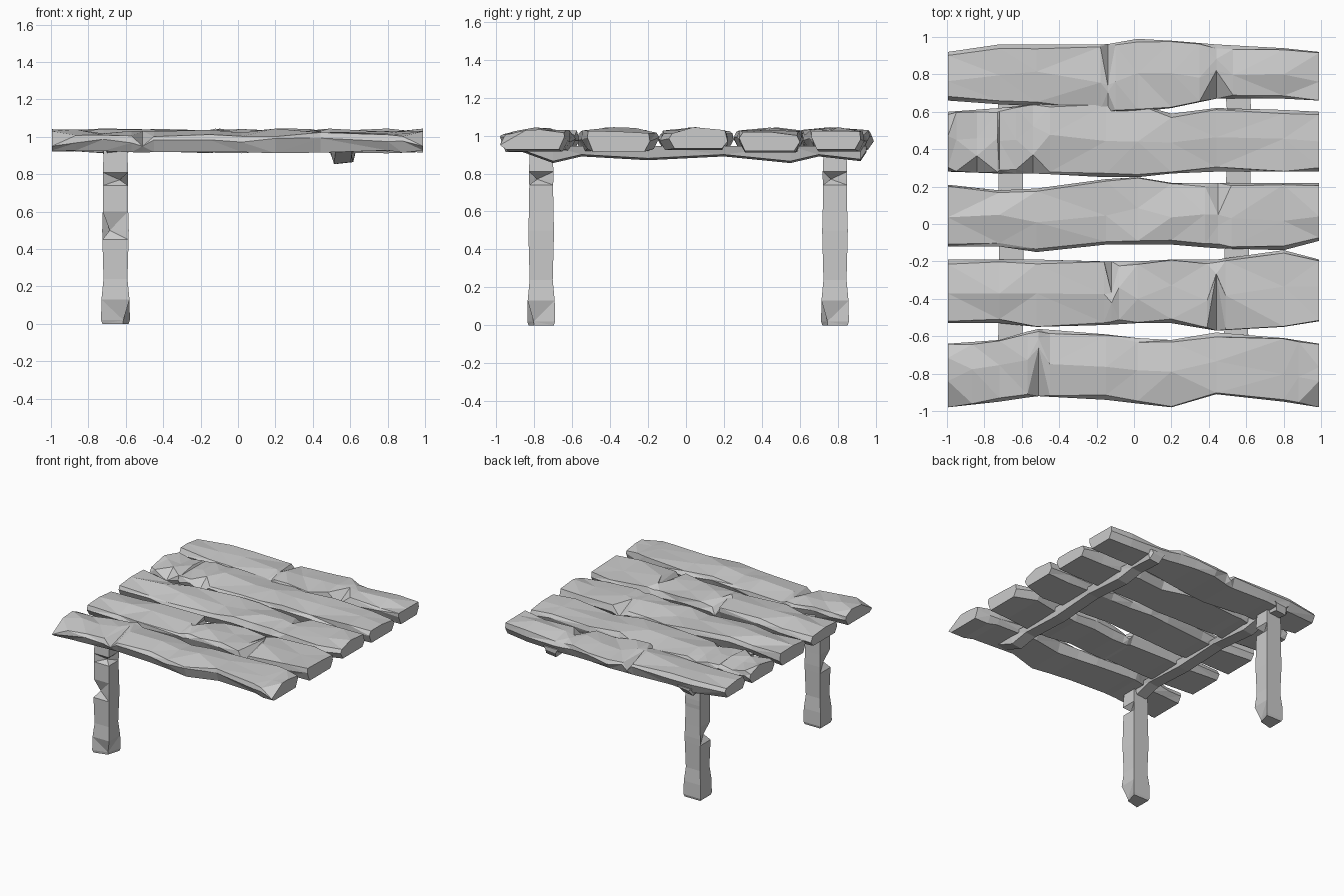
import bpy, bmesh, random
from mathutils import Vector

random.seed(4)

cube = bpy.data.objects.get("Cube")
if cube:
    bpy.data.objects.remove(cube, do_unlink=True)

stone_grey = bpy.data.materials.new("stone_grey")
stone_grey.use_nodes = True
colour = (0.6, 0.6, 0.6, 1)
stone_grey.diffuse_color = colour
stone_grey.node_tree.nodes["Principled BSDF"].inputs["Base Color"].default_value = colour


def jitter(amount):
    return random.uniform(-amount, amount)


def loft(name, rings):
    """Skin a row of equal cross-sections and cap both ends, with flat facets."""
    bm = bmesh.new()
    loops = [[bm.verts.new(p) for p in ring] for ring in rings]
    count = len(loops[0])
    for a, b in zip(loops, loops[1:]):
        for i in range(count):
            j = (i + 1) % count
            bm.faces.new((a[i], a[j], b[j], b[i]))
    bm.faces.new(loops[0])
    bm.faces.new(loops[-1][::-1])
    bmesh.ops.triangulate(bm, faces=bm.faces[:])
    bmesh.ops.recalc_face_normals(bm, faces=bm.faces[:])
    mesh = bpy.data.meshes.new(name)
    bm.to_mesh(mesh)
    bm.free()
    mesh.materials.append(stone_grey)
    obj = bpy.data.objects.new(name, mesh)
    bpy.context.collection.objects.link(obj)
    return obj


def sample(xs, values, x):
    """Read a broken line at x."""
    for i in range(len(xs) - 1):
        if x <= xs[i + 1]:
            t = (x - xs[i]) / (xs[i + 1] - xs[i])
            return values[i] + (values[i + 1] - values[i]) * t
    return values[-1]


STATIONS = [-0.995, -0.72, -0.52, -0.15, 0.02, 0.2, 0.44, 0.8, 0.99]
FRONT, BACK = 0, 1


def plank(name, front, back, chips):
    """Rough board along x; edges in hundredths, chips are (x, side, depth, half width)."""
    cut = {}
    xs = set(STATIONS)
    for x, side, depth, half in chips:
        # Clear nearby stations so that each chip stays a clean triangle
        xs = {s for s in xs if abs(s - x) >= half or s in (STATIONS[0], STATIONS[-1])}
        xs |= {max(x - half, STATIONS[0]), x, min(x + half, STATIONS[-1])}
        cut[x] = (side, depth)
    rings = []
    for x in sorted(xs):
        edge = [sample(STATIONS, e, x) / 100 for e in (front, back)]
        top_y = [edge[0] + random.uniform(0, 0.025), edge[1] - random.uniform(0, 0.025)]
        top_z = [1.015 + jitter(0.015), 1.015 + jitter(0.015)]
        mid_z = [0.98 + jitter(0.015), 0.98 + jitter(0.015)]
        if x in cut:
            side, depth = cut[x]
            top_y[side] = edge[side] + (depth if side == FRONT else -depth)
            top_z[side] = 1.03
            mid_z[side] = 0.95
        crown_y = sum(top_y) / 2 + jitter(0.03)
        crown_z = 1.03 + jitter(0.015)
        base = 0.922 + jitter(0.01)
        rings.append([
            (x, edge[0] + 0.03, base), (x, edge[0], mid_z[0]), (x, top_y[0], top_z[0]),
            (x, crown_y, crown_z),
            (x, top_y[1], top_z[1]), (x, edge[1], mid_z[1]), (x, edge[1] - 0.03, base)])
    return loft(name, rings)


# Five table-top planks, front to back
plank("front_plank",
      [-98, -95, -92, -94, -96, -98, -91, -95, -98],
      [-64, -62, -56, -59, -61, -62, -58, -61, -64],
      [(STATIONS[0], FRONT, 0.14, 0.13), (-0.51, FRONT, 0.26, 0.06),
       (STATIONS[-1], FRONT, 0.14, 0.11)])
plank("second_plank",
      [-53, -53, -55, -54, -53, -53, -57, -55, -52],
      [-19, -19, -19, -20, -20, -19, -19, -14, -19],
      [(-0.12, BACK, 0.17, 0.04), (0.44, FRONT, 0.3, 0.05)])
plank("middle_plank",
      [-12, -12, -15, -11, -11, -11, -13, -14, -9],
      [21, 18, 19, 24, 25, 22, 22, 22, 22],
      [(0.45, BACK, 0.17, 0.07)])
plank("fourth_plank",
      [28, 27, 27, 25, 25, 27, 28, 28, 28],
      [60, 62, 64, 66, 64, 59, 62, 61, 60],
      [(-0.84, FRONT, 0.09, 0.11), (-0.54, FRONT, 0.1, 0.09)])
plank("back_plank",
      [66, 64, 63, 60, 60, 62, 67, 67, 66],
      [92, 96, 96, 96, 99, 98, 96, 94, 92],
      [(-0.14, BACK, 0.22, 0.04), (0.44, FRONT, 0.15, 0.09)])


# Two rough cross beams under the planks
def beam(name, x, lift):
    profile = [(-0.88, 0.92), (-0.7, 0.855), (-0.55, 0.89), (-0.2, 0.87),
               (0.2, 0.89), (0.55, 0.855), (0.7, 0.89), (0.92, 0.865), (0.95, 0.91)]
    rings = []
    for y, z in profile:
        c = x + jitter(0.015)
        rings.append([(c - 0.065, y, 0.945), (c + 0.065, y, 0.945),
                      (c + 0.05, y, z + lift + 0.01), (c - 0.04, y, z + lift)])
    loft(name, rings)


beam("right_beam", -0.655, 0.015)
beam("left_beam", 0.555, 0)


# Two square legs with chipped corners, both on the right side
def leg(name, y):
    # Height, half width, and depth of the chip on the two front corners
    levels = [(0, 0.07, 0, 0.03), (0.02, 0.077, 0, 0.035), (0.13, 0.075, 0, 0),
              (0.24, 0.064, 0, 0), (0.45, 0.07, 0, 0), (0.5, 0.071, 0.04, 0),
              (0.6, 0.068, 0, 0), (0.74, 0.066, 0, 0), (0.77, 0.068, 0, 0.045),
              (0.81, 0.068, 0, 0), (0.94, 0.062, 0, 0)]
    rings = []
    for z, w, chip_a, chip_b in levels:
        centre = Vector((-0.655, y, z))
        corners = [(chip_a - w, chip_a - w), (w - chip_b, chip_b - w), (w, w), (-w, w)]
        rings.append([centre + Vector((a, b * 0.95, 0)) for a, b in corners])
    loft(name, rings)


leg("front_right_leg", -0.763)
leg("back_right_leg", 0.785)
